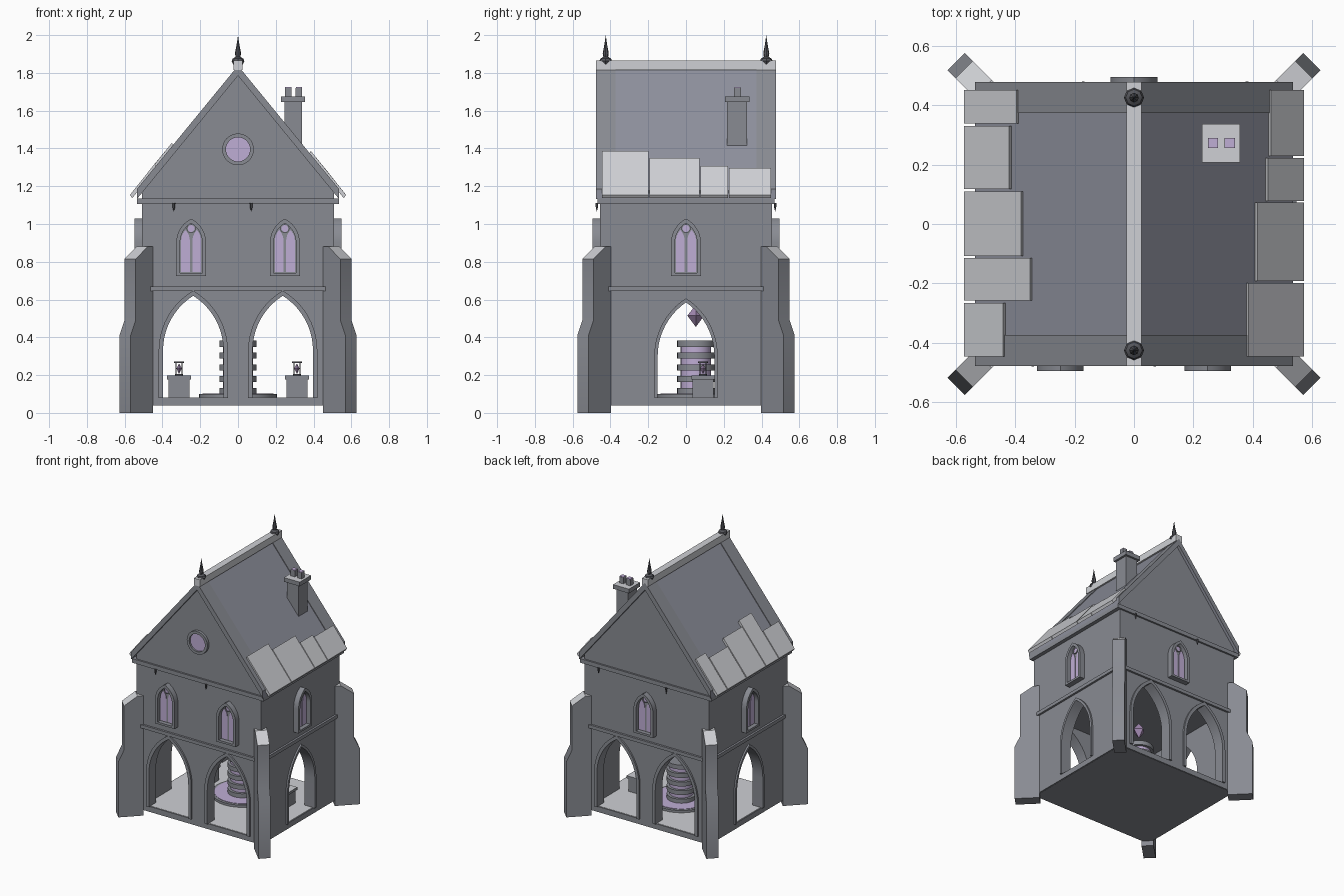
import bpy, bmesh
from math import pi, radians, sin, cos, asin, atan2
from mathutils import Matrix, Vector

if "Cube" in bpy.data.objects:
    bpy.data.objects.remove(bpy.data.objects["Cube"])


def material(name, r, g, b):
    m = bpy.data.materials.new(name)
    m.use_nodes = True
    m.diffuse_color = (r, g, b, 1)
    m.node_tree.nodes["Principled BSDF"].inputs["Base Color"].default_value = (r, g, b, 1)
    return m


STONE = material("grey stone", 0.25, 0.26, 0.29)
ROOF = material("slate roof", 0.27, 0.28, 0.335)
PALE = material("pale stone", 0.62, 0.63, 0.66)
DARK = material("dark iron", 0.09, 0.092, 0.105)
GLASS = material("lilac glass", 0.52, 0.42, 0.66)
GEM = material("violet crystal", 0.36, 0.25, 0.44)
made = []


def finish(name, bm, mat, top=None):
    """Clean the mesh, link it, and optionally give upward faces another material."""
    bmesh.ops.remove_doubles(bm, verts=bm.verts, dist=0.0001)
    bmesh.ops.recalc_face_normals(bm, faces=bm.faces)
    mesh = bpy.data.meshes.new(name)
    bm.to_mesh(mesh)
    bm.free()
    mesh.materials.append(mat)
    if top:
        mesh.materials.append(top)
        for p in mesh.polygons:
            p.material_index = 1 if p.normal.z > 0.6 else 0
    ob = bpy.data.objects.new(name, mesh)
    bpy.context.collection.objects.link(ob)
    made.append(ob)
    return ob


def box(name, lo, hi, mat, top=None):
    lo, hi = Vector(lo), Vector(hi)
    bm = bmesh.new()
    m = Matrix.Translation((lo + hi) / 2) @ Matrix.Diagonal((*(hi - lo), 1))
    bmesh.ops.create_cube(bm, size=1, matrix=m)
    return finish(name, bm, mat, top)


def lathe(name, profile, at, mat, steps=32, top=None):
    bm = bmesh.new()
    vs = [bm.verts.new((r, 0, z)) for r, z in profile]
    es = [bm.edges.new(pair) for pair in zip(vs, vs[1:])]
    bmesh.ops.spin(bm, geom=vs + es, cent=(0, 0, 0), axis=(0, 0, 1), angle=2 * pi, steps=steps)
    bmesh.ops.translate(bm, verts=bm.verts, vec=at)
    return finish(name, bm, mat, top)


def drum(name, r, z0, z1, at, mat, top=None):
    return lathe(name, [(0, z0), (r, z0), (r, z1), (0, z1)], at, mat, top=top)


def plate(name, loops, depth, mat, turn=0, d=0, at=(0, 0, 0), top=None):
    """Extrude upright outlines (with holes); d is the middle of the depth along the outward normal."""
    cu = bpy.data.curves.new(name, "CURVE")
    cu.dimensions, cu.fill_mode, cu.extrude = "2D", "BOTH", depth / 2
    for loop in loops:
        sp = cu.splines.new("POLY")
        sp.points.add(len(loop) - 1)
        for p, (u, v) in zip(sp.points, loop):
            p.co = (u, v, 0, 1)
        sp.use_cyclic_u = True
    tmp = bpy.data.objects.new("outline", cu)
    bpy.context.collection.objects.link(tmp)
    mesh = bpy.data.meshes.new_from_object(tmp.evaluated_get(bpy.context.evaluated_depsgraph_get()))
    bm = bmesh.new()
    bm.from_mesh(mesh)
    bpy.data.objects.remove(tmp)
    bpy.data.curves.remove(cu)
    bpy.data.meshes.remove(mesh)
    m = Matrix.Translation(at) @ Matrix.Rotation(turn, 4, "Z") @ Matrix.Rotation(pi / 2, 4, "X")
    bm.transform(m @ Matrix.Translation((0, 0, d)))
    return finish(name, bm, mat, top)


def arch(c, w, base, spring, apex, n=10):
    """Pointed arch outline from the right foot over the apex to the left foot."""
    h = apex - spring
    r = (w * w + h * h) / (2 * w)
    side = [(w - r + r * cos(t), spring + r * sin(t)) for t in (asin(h / r) * i / n for i in range(n + 1))]
    half = [(w, base)] + side
    return [(c + u, v) for u, v in half] + [(c - u, v) for u, v in reversed(half[:-1])]


def circle(c, z, r, n=32):
    return [(c + r * cos(2 * pi * i / n), z + r * sin(2 * pi * i / n)) for i in range(n)]


def rect(u0, u1, v0, v1):
    return [(u0, v0), (u1, v0), (u1, v1), (u0, v1)]


WX, WY, THICK = 0.507, 0.455, 0.07


def window(label, turn, c, wall):
    """Pointed window: deep frame, tracery panel, two lancets and a roundel."""
    outer = arch(c, 0.079, 0.725, 0.90, 1.028)
    inner = arch(c, 0.059, 0.74, 0.90, 1.004)
    plate(label + "_window_frame", [outer, inner], 0.05, STONE, turn, wall + 0.015)
    plate(label + "_window_tracery", [inner], 0.01, STONE, turn, wall + 0.004)
    for s in (-1, 1):
        plate(label + "_window_lancet", [arch(c + s * 0.03, 0.023, 0.745, 0.91, 0.968)],
              0.006, GLASS, turn, wall + 0.01)
    plate(label + "_window_roundel", [circle(c, 0.976, 0.018)], 0.006, GLASS, turn, wall + 0.01)
    plate(label + "_window_ring", [circle(c, 0.976, 0.024), circle(c, 0.976, 0.018)],
          0.014, STONE, turn, wall + 0.01)


# Walls with open arcades, arch trims, string courses and windows
sides = [("front", 0, WX, WY, (-0.237, 0.237), (0.16, 0.33, 0.62), 0.023, (-0.248, 0.248)),
         ("left", pi / 2, WY, WX, (0,), (0.15, 0.30, 0.585), 0.018, (0,)),
         ("back", pi, WX, WY, (-0.237, 0.237), (0.16, 0.33, 0.62), 0.023, (0,)),
         ("right", -pi / 2, WY, WX, (0,), (0.15, 0.30, 0.585), 0.018, (0,))]
for label, turn, half, wall, arches, (w, spring, apex), rim, windows in sides:
    holes = [arch(c, w, 0.08, spring, apex) for c in arches]
    plate(label + "_wall", [rect(-half, half, 0.04, 1.11)] + holes, THICK, STONE, turn, wall - THICK / 2)
    for c, hole in zip(arches, holes):
        ring = arch(c, w + rim, 0.08, spring, apex + rim + 0.004) + hole[::-1]
        plate(label + "_arch_trim", [ring], 0.03, STONE, turn, wall - 0.003)
    plate(label + "_string_course", [rect(0.032 - half, half - 0.032, 0.645, 0.67)],
          0.03, STONE, turn, wall)
    for c in windows:
        window(label, turn, c, wall)

# Floors and eaves moulding
box("base_slab", (-0.5, -0.45, 0.038), (0.5, 0.45, 0.078), STONE)
box("floor", (-0.5, -0.448, 0.076), (0.5, 0.448, 0.082), PALE)
box("ceiling", (-0.48, -0.43, 0.65), (0.48, 0.43, 0.68), STONE)
box("eaves_moulding", (-0.535, -0.468, 1.105), (0.535, 0.468, 1.135), STONE)

# Diagonal corner buttresses with pale weathered tops
for sx in (-1, 1):
    for sy in (-1, 1):
        outline = [(-0.04, 0), (0.129, 0), (0.129, 0.41), (0.091, 0.49), (0.091, 0.815), (0, 0.88), (-0.04, 0.88)]
        plate("buttress", [outline], 0.083, STONE, atan2(sy, sx), 0, (sx * WX, sy * WY, 0), top=PALE)

# Roof
PITCH, RIDGE, EAVE = 1.22, 1.83, 0.535


def chevron(top, bottom, x=EAVE):
    drop = PITCH * x
    return [(0, top), (x, top - drop), (x, bottom - drop), (0, bottom), (-x, bottom - drop), (-x, top - drop)]


plate("roof", [chevron(RIDGE, RIDGE - 0.045)], 0.95, ROOF)
for s, label in ((-1, "front"), (1, "back")):
    plate(label + "_verge", [chevron(RIDGE + 0.008, RIDGE - 0.045)], 0.104, STONE, at=(0, s * 0.425, 0))
    gable = [(-WX, 1.11), (WX, 1.11), (WX, 1.18), (0, 1.80), (-WX, 1.18)]
    plate(label + "_gable", [gable], THICK, STONE, at=(0, s * (WY - THICK / 2), 0))
    lathe(label + "_finial", [(0, 1.84), (0.026, 1.845), (0.034, 1.862), (0.028, 1.875), (0.013, 1.885),
                              (0.016, 1.905), (0.008, 1.945), (0, 2.0)], (0, s * 0.425, 0), DARK, 8)
box("ridge_cap", (-0.025, -0.477, 1.815), (0.025, 0.477, 1.865), PALE)

# Large pale slabs along the eaves: (y start, y end, upper x)
slabs = {1: [(-0.445, -0.198, 0.375), (-0.192, 0.072, 0.405), (0.078, 0.222, 0.44), (0.228, 0.45, 0.45)],
         -1: [(-0.445, -0.265, 0.43), (-0.258, -0.115, 0.34), (-0.108, 0.11, 0.37),
              (0.118, 0.33, 0.41), (0.338, 0.45, 0.385)]}
for s, row in slabs.items():
    for y0, y1, x in row:
        outline = [(s * u, RIDGE - PITCH * u + dz) for u, dz in ((x, -0.01), (x + 0.01, 0.027), (0.572, 0.022), (0.56, -0.01))]
        plate("eave_slab", [outline], y1 - y0, PALE, at=(0, (y0 + y1) / 2, 0))

# Round gable window
plate("rose_frame", [circle(0, 1.395, 0.084), circle(0, 1.395, 0.064)], 0.04, STONE, 0, WY)
plate("rose_glass", [circle(0, 1.395, 0.066)], 0.008, GLASS, 0, WY + 0.003)

# Chimney
box("chimney_stack", (0.245, 0.217, 1.38), (0.34, 0.322, 1.65), STONE)
box("chimney_cap", (0.228, 0.207, 1.645), (0.356, 0.337, 1.676), STONE, top=PALE)
for x in (0.266, 0.322):
    box("chimney_pot", (x - 0.017, 0.255, 1.67), (x + 0.017, 0.29, 1.72), STONE)
    box("chimney_pot_glow", (x - 0.016, 0.256, 1.72), (x + 0.016, 0.289, 1.725), GLASS)

# Small drips under the gable eaves
for x, y in ((-0.34, -0.472), (0.07, -0.472), (-0.17, 0.472), (0.38, 0.472)):
    lathe("eave_drip", [(0, 1.065), (0.007, 1.09), (0.008, 1.11), (0, 1.11)], (x, y, 0), DARK, 6)

# Ringed column on a round dais, with a floating crystal
hub = (0, 0.052, 0)
drum("dais", 0.207, 0.08, 0.099, hub, STONE)
drum("dais_inlay", 0.188, 0.098, 0.102, hub, GLASS)
drum("column_core", 0.08, 0.1, 0.37, hub, GLASS)
for i in range(5):
    z = 0.1 + i * 0.0625
    drum("column_ring", 0.099, z, z + 0.032, hub, STONE)
lathe("floating_crystal", [(0, 0.455), (0.045, 0.515), (0, 0.572)], hub, GEM, 4)

# Tables with lanterns
for s in (-1, 1):
    cx, cy = s * 0.312, 0.09
    box("table", (cx - 0.055, cy - 0.055, 0.08), (cx + 0.055, cy + 0.055, 0.18), STONE)
    box("table_top", (cx - 0.064, cy - 0.062, 0.178), (cx + 0.064, cy + 0.062, 0.197), STONE, top=PALE)
    drum("lantern_base", 0.022, 0.197, 0.206, (cx, cy, 0), DARK)
    drum("lantern_lid", 0.027, 0.264, 0.273, (cx, cy, 0), DARK)
    lathe("lantern_gem", [(0, 0.206), (0.014, 0.235), (0, 0.262)], (cx, cy, 0), GEM, 4)
    for dx in (-0.016, 0.016):
        for dy in (-0.016, 0.016):
            drum("lantern_post", 0.003, 0.204, 0.266, (cx + dx, cy + dy, 0), DARK)

# Smooth the curved parts, keep the corners sharp
bpy.ops.object.select_all(action="DESELECT")
for ob in made:
    ob.select_set(True)
bpy.context.view_layer.objects.active = made[0]
bpy.ops.object.shade_smooth_by_angle(angle=radians(30))
